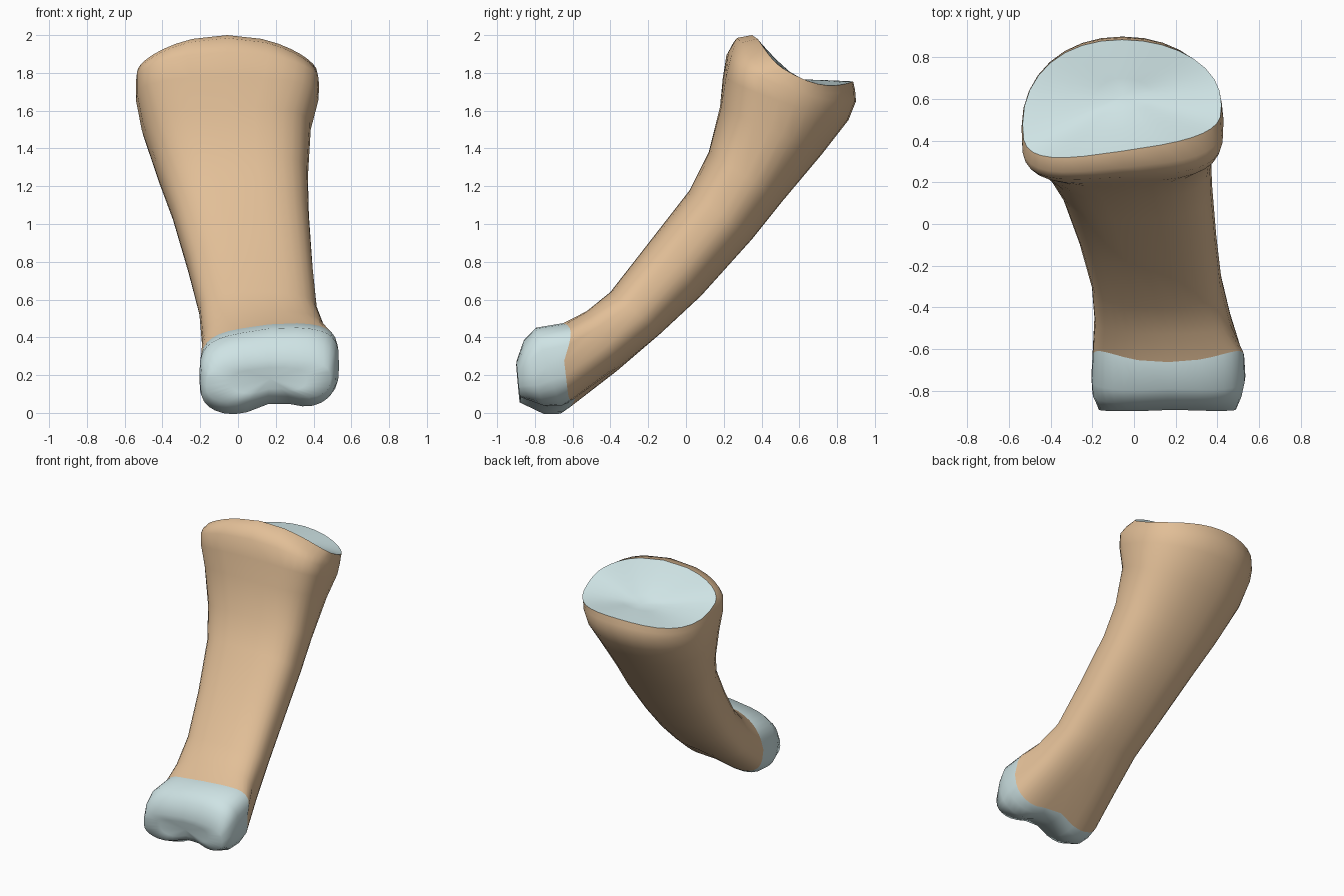
import bpy, bmesh, math
from mathutils import Vector

if "Cube" in bpy.data.objects:
    bpy.data.objects.remove(bpy.data.objects["Cube"])

SEG = 32

def material(name, rgb):
    m = bpy.data.materials.new(name)
    m.diffuse_color = (*rgb, 1)
    m.use_nodes = True
    m.node_tree.nodes["Principled BSDF"].inputs["Base Color"].default_value = m.diffuse_color
    return m

bone = material("bone", (0.76, 0.52, 0.31))
cartilage = material("cartilage", (0.62, 0.77, 0.78))

def ring(fy, fz, by, bz, xl, xr, mid, nf, nb, shear=0, sag=0, tilt=0, groove=0, wave=0):
    """Closed section from a front point (fy, fz) to a back point (by, bz)."""
    xc, hx = (xl + xr) / 2, (xr - xl) / 2
    pts = []
    for i in range(SEG):
        a = 2 * math.pi * i / SEG
        c, s = math.cos(a), math.sin(a)
        n = nb if s > 0 else nf
        u = math.copysign(abs(c) ** (2 / n), c)
        v = math.copysign(abs(s) ** (2 / n), s)
        t = mid + v * ((1 - mid) if v > 0 else mid)
        x = xc + hx * u
        y = fy + (by - fy) * t + shear * u * (1 - t)
        z = fz + (bz - fz) * t - sag * u * u + tilt * u
        g = groove * math.exp(-((x - 0.2) / 0.14) ** 2) * (0.2 + 0.8 * t)
        w = wave * u * u * max(0, 1 - 2 * t)
        pts.append(Vector((x, y + 0.6 * g + w, z + 0.77 * g)))
    return pts

def shrink(pts, centre, s, power):
    """Copy of a rim pulled toward a centre, for the end caps."""
    out = []
    for p in pts:
        q = centre + (p - centre) * s
        q.z = centre.z + (p.z - centre.z) * s ** power
        out.append(q)
    return out

def loft(name, rings, mat, outward, tip=None):
    bm = bmesh.new()
    loops = [[bm.verts.new(p) for p in r] for r in rings]
    for a, b in zip(loops, loops[1:]):
        for i in range(SEG):
            j = (i + 1) % SEG
            bm.faces.new((a[i], a[j], b[j], b[i]))
    if tip is not None:
        v = bm.verts.new(tip)
        for i in range(SEG):
            bm.faces.new((loops[-1][i], loops[-1][(i + 1) % SEG], v))
    # Turn the faces outward, judged by a direction or by the side walls
    bm.normal_update()
    if outward is None:
        score = sum(f.normal.x * (f.calc_center_median().x - 0.05) for f in bm.faces)
    else:
        score = sum(f.normal.dot(outward) * f.calc_area() for f in bm.faces)
    if score < 0:
        bmesh.ops.reverse_faces(bm, faces=bm.faces[:])
    for f in bm.faces:
        f.smooth = True
    me = bpy.data.meshes.new(name)
    bm.to_mesh(me)
    bm.free()
    me.materials.append(mat)
    bpy.context.collection.objects.link(bpy.data.objects.new(name, me))

# Shared rims where cartilage meets bone
top_rim = ring(0.35, 2.0, 0.885, 1.755, -0.535, 0.42, 0.33, 3.4, 2.1, 0.07, 0.13)
low_rim = ring(-0.67, 0.46, -0.62, 0.03, -0.20, 0.53, 0.5, 3.6, 3.2, 0, 0, 0.03, 0.06, 0.09)

# Bone shaft, from the wide base down to the knuckle
shaft = [
    top_rim,
    ring(0.27, 1.985, 0.895, 1.71, -0.54, 0.425, 0.36, 3.8, 2.1, 0.05, 0.13),
    ring(0.225, 1.91, 0.90, 1.65, -0.54, 0.43, 0.38, 4.0, 2.1, 0.03, 0.08),
    ring(0.20, 1.78, 0.86, 1.55, -0.54, 0.425, 0.42, 3.6, 2.1, 0.02, 0.03),
    ring(0.18, 1.62, 0.72, 1.37, -0.51, 0.385, 0.48, 3.0, 2.2, 0.01),
    ring(0.12, 1.38, 0.51, 1.12, -0.425, 0.37, 0.5, 2.8, 2.2),
    ring(0.02, 1.18, 0.35, 0.92, -0.35, 0.375, 0.5, 2.8, 2.2),
    ring(-0.19, 0.91, 0.08, 0.62, -0.265, 0.395, 0.5, 2.8, 2.2),
    ring(-0.40, 0.64, -0.135, 0.42, -0.205, 0.42, 0.5, 2.8, 2.3),
    ring(-0.53, 0.53, -0.37, 0.22, -0.19, 0.465, 0.5, 3.0, 2.7, 0, 0, 0.02, 0.02),
    low_rim,
]
loft("bone_shaft", shaft, bone, None)

# Shallow cup of cartilage on the base
cup = Vector((-0.05, 0.62, 1.765))
cup_rings = [top_rim] + [shrink(top_rim, cup, s, 1.35) for s in (0.88, 0.6, 0.3)]
loft("base_cartilage", cup_rings, cartilage, Vector((0, 0.3, 1)), cup)

# Two-lobed cartilage on the knuckle
knuckle = [
    low_rim,
    ring(-0.80, 0.435, -0.665, -0.005, -0.205, 0.535, 0.5, 3.6, 2.9, 0, 0, 0.03, 0.08),
    ring(-0.865, 0.37, -0.75, -0.01, -0.20, 0.52, 0.5, 3.4, 2.8, 0, 0, 0.025, 0.08),
    ring(-0.90, 0.27, -0.88, 0.05, -0.17, 0.49, 0.5, 3.2, 2.8, 0, 0, 0.015, 0.06),
]
centre = Vector((0.17, -0.875, 0.18))
knuckle.append(shrink(knuckle[-1], centre, 0.6, 1))
loft("knuckle_cartilage", knuckle, cartilage, Vector((0, -0.8, -0.6)), centre)
